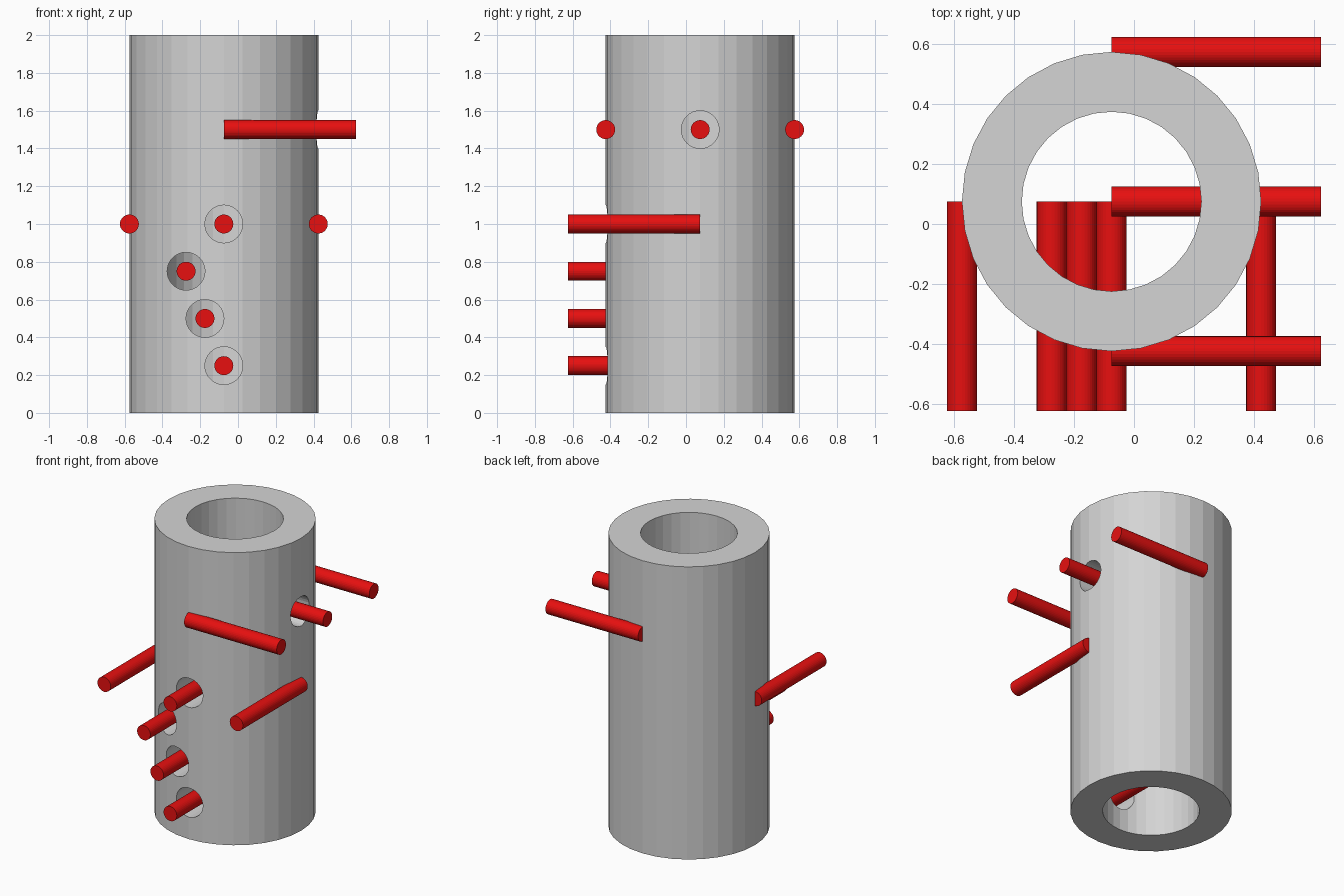
import bpy
from math import pi

default = bpy.data.objects.get("Cube")
if default:
    bpy.data.objects.remove(default, do_unlink=True)

CX, CY = -0.075, 0.075      # tube axis
ROD_R, HOLE_R, REACH = 0.05, 0.1, 0.7
SIDES = 32


def material(name, colour):
    mat = bpy.data.materials.new(name)
    mat.use_nodes = True
    mat.diffuse_color = colour
    mat.node_tree.nodes["Principled BSDF"].inputs["Base Color"].default_value = colour
    return mat


grey = material("light grey", (0.66, 0.66, 0.66, 1))
red = material("red", (0.8, 0.005, 0.005, 1))


def cylinder(name, radius, length, centre, rotation, mat):
    bpy.ops.mesh.primitive_cylinder_add(vertices=SIDES, radius=radius, depth=length,
                                        location=centre, rotation=rotation)
    obj = bpy.context.object
    obj.name = name
    obj.data.materials.append(mat)
    return obj


def forward(name, radius, x, z, mat):
    """Cylinder running from the tube's mid-plane towards the front."""
    return cylinder(name, radius, REACH, (x, CY - REACH / 2, z), (pi / 2, 0, 0), mat)


def sideways(name, radius, y, z, mat):
    """Cylinder running from the tube's mid-plane towards +x."""
    return cylinder(name, radius, REACH, (CX + REACH / 2, y, z), (0, pi / 2, 0), mat)


def cut(target, cutter):
    cutter.hide_render = True
    mod = target.modifiers.new("cut", 'BOOLEAN')
    mod.operation, mod.solver, mod.object = 'DIFFERENCE', 'EXACT', cutter
    bpy.context.view_layer.objects.active = target
    bpy.ops.object.modifier_apply(modifier=mod.name)
    bpy.data.objects.remove(cutter, do_unlink=True)


# Thick-walled tube with a through bore
tube = cylinder("tube", 0.5, 2, (CX, CY, 1), (0, 0, 0), grey)
cut(tube, cylinder("bore_cutter", 0.3, 2.4, (CX, CY, 1), (0, 0, 0), grey))

# Rods that pass through clearance holes in the front wall
for i, (dx, z) in enumerate([(0, 1), (-0.2, 0.75), (-0.1, 0.5), (0, 0.25)], 1):
    cut(tube, forward("hole_cutter", HOLE_R, CX + dx, z, grey))
    forward(f"front_rod_{i}", ROD_R, CX + dx, z, red)

# Rod through a clearance hole in the left wall
cut(tube, sideways("hole_cutter", HOLE_R, CY, 1.5, grey))
sideways("left_rod", ROD_R, CY, 1.5, red)

# Rods lying tangent to the outer wall
for side, offset in (("right", -0.5), ("left", 0.5)):
    forward(f"{side}_tangent_rod", ROD_R, CX + offset, 1, red)
for side, offset in (("front", -0.5), ("back", 0.5)):
    sideways(f"{side}_tangent_rod", ROD_R, CY + offset, 1.5, red)
